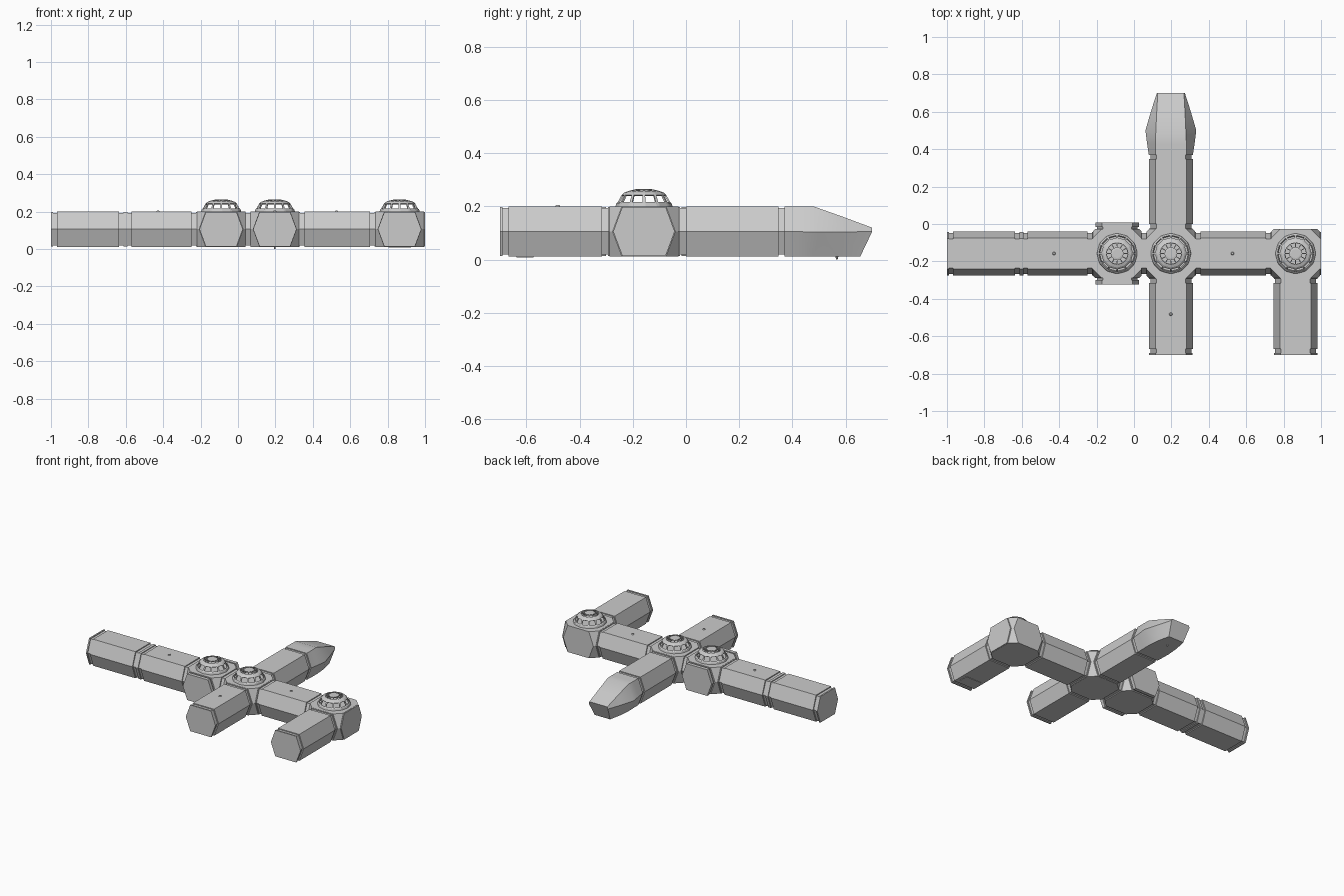
import bpy, bmesh, math

if "Cube" in bpy.data.objects:
    bpy.data.objects.remove(bpy.data.objects["Cube"])

CY = -0.158                                   # centre line of the long corridor
HUBS = [("west", -0.09), ("middle", 0.197), ("east", 0.864)]
ZC = 0.106                                    # height of the hexagon's side points


def hexagon(s=1.0):
    """Cross-section (across, height) of every corridor."""
    pts = [(-0.083, 0.094), (0.083, 0.094), (0.118, 0), (0.083, -0.094), (-0.083, -0.094), (-0.118, 0)]
    return [(u * s, ZC + w * s) for u, w in pts]


def finish(bm, name, smooth=None):
    bmesh.ops.recalc_face_normals(bm, faces=bm.faces)
    me = bpy.data.meshes.new(name)
    bm.to_mesh(me)
    bm.free()
    ob = bpy.data.objects.new(name, me)
    bpy.context.collection.objects.link(ob)
    if smooth:
        bpy.ops.object.select_all(action='DESELECT')
        bpy.context.view_layer.objects.active = ob
        ob.select_set(True)
        bpy.ops.object.shade_smooth_by_angle(angle=math.radians(smooth))
    return ob


def loft(name, rings, smooth=None):
    bm = bmesh.new()
    loops = [[bm.verts.new(p) for p in r] for r in rings]
    for a, b in zip(loops, loops[1:]):
        n = len(a)
        for i in range(n):
            bm.faces.new((a[i], a[(i + 1) % n], b[(i + 1) % n], b[i]))
    bm.faces.new(loops[0])
    bm.faces.new(loops[-1])
    return finish(bm, name, smooth)


def hex_tube(name, axis, centre, stations):
    """Hexagonal tube along x or y; stations are (position, scale)."""
    rings = []
    for t, s in stations:
        rings.append([(t, centre + u, z) if axis == 'x' else (centre + u, t, z) for u, z in hexagon(s)])
    return loft(name, rings)


def module(name, axis, centre, a, b):
    """Corridor with a flange and a groove at both ends."""
    f, g, n = 0.010, 0.033, 0.93
    hex_tube(name, axis, centre, [
        (a, 0.985), (a + f, 0.985), (a + f, n), (a + g, n), (a + g, 1), (b - g, 1),
        (b - g, n), (b - f, n), (b - f, 0.985), (b, 0.985)])


def hub(name, cx):
    """Junction: hull of four hexagonal port faces."""
    bm = bmesh.new()
    d = 0.13
    for u, z in hexagon(1.0):
        for s in (-1, 1):
            bm.verts.new((cx + u, CY + s * d, z))
            bm.verts.new((cx + s * d, CY + u, z))
    bmesh.ops.convex_hull(bm, input=bm.verts)
    bmesh.ops.dissolve_limit(bm, angle_limit=0.01, verts=bm.verts, edges=bm.edges)
    finish(bm, name + "_hub")


def dome(name, cx):
    """Latticed cupola: lathed shell with two rows of open windows."""
    prof = [(0.108, 0.198), (0.104, 0.212), (0.098, 0.217), (0.084, 0.243), (0.074, 0.252),
            (0.058, 0.258), (0.034, 0.264), (0.024, 0.266)]
    n = 12
    bm = bmesh.new()
    angles = []
    for i in range(n):                        # narrow rib, wide pane
        a = 2 * math.pi * i / n
        angles += [a - 0.055, a + 0.055]
    rings = [[bm.verts.new((cx + r * math.cos(a), CY + r * math.sin(a), z)) for a in angles] for r, z in prof]
    m = len(angles)
    for k in range(len(prof) - 1):
        for i in range(m):
            window = (k == 2 and i % 2 == 0 + 1) or (k == 5 and i % 2 == 1)
            if not window:
                j = (i + 1) % m
                bm.faces.new((rings[k][i], rings[k][j], rings[k + 1][j], rings[k + 1][i]))
    bm.faces.new(rings[-1])
    ob = finish(bm, name + "_dome_frame")
    mod = ob.modifiers.new("thickness", 'SOLIDIFY')
    mod.thickness = 0.007
    mod.offset = -1


def stud(name, x, y, z, r1, r2, h):
    bpy.ops.mesh.primitive_cone_add(vertices=10, radius1=r1, radius2=r2, depth=h, location=(x, y, z))
    bpy.context.object.name = name


# hubs and their domes
for label, x in HUBS:
    hub(label, x)
    dome(label, x)
x1, x2, x3 = (h[1] for h in HUBS)

# corridors
module("far_west_corridor", 'x', CY, -1.0, -0.602)
module("west_corridor", 'x', CY, -0.602, -0.215)
module("east_corridor", 'x', CY, x2 + 0.125, x3 - 0.125)
module("south_corridor", 'y', x2, -0.70, CY - 0.125)
module("south_east_corridor", 'y', x3, -0.70, CY - 0.125)
module("north_corridor", 'y', x2, CY + 0.125, 0.38)

# neck between the two close hubs
hex_tube("hub_neck", 'x', CY, [(x1 + 0.12, 0.93), (x2 - 0.12, 0.93)])

# sealed ports on the hubs
for s in (-1, 1):
    st = [(0.12, 0.92), (0.142, 0.92), (0.142, 0.985), (0.166, 0.985)]
    hex_tube("west_hub_port", 'y', x1, [(CY + s * t, k) for t, k in st])
hex_tube("east_hub_end_plate", 'x', CY, [(x3 + 0.12, 0.98), (1.0, 0.98)])

# tapered nose: y of top/mid/bottom, half widths, heights
rings = []
for yt, ym, yb, a, b, c, zt, zm in [
        (0.37, 0.37, 0.37, 0.083, 0.118, 0.083, 0.200, 0.106),
        (0.43, 0.43, 0.43, 0.083, 0.127, 0.085, 0.200, 0.105),
        (0.48, 0.50, 0.48, 0.081, 0.136, 0.086, 0.200, 0.104),
        (0.59, 0.60, 0.57, 0.076, 0.107, 0.078, 0.161, 0.104),
        (0.70, 0.70, 0.655, 0.070, 0.075, 0.060, 0.120, 0.106)]:
    rings.append([(x2 - a, yt, zt), (x2 + a, yt, zt), (x2 + b, ym, zm),
                  (x2 + c, yb, 0.012), (x2 - c, yb, 0.012), (x2 - b, ym, zm)])
loft("nose", rings, smooth=30)

# roof studs, belly pin and belly hatch
for x, y in [(-0.428, CY), (0.527, CY), (x2, -0.482)]:
    stud("roof_stud", x, y, 0.202, 0.010, 0.006, 0.008)
stud("belly_pin", x2, 0.567, 0.007, 0.003, 0.006, 0.014)
bpy.ops.mesh.primitive_cube_add(size=1, location=(x3, -0.605, 0.012))
hatch = bpy.context.object
hatch.name = "belly_hatch"
hatch.scale = (0.12, 0.065, 0.006)
